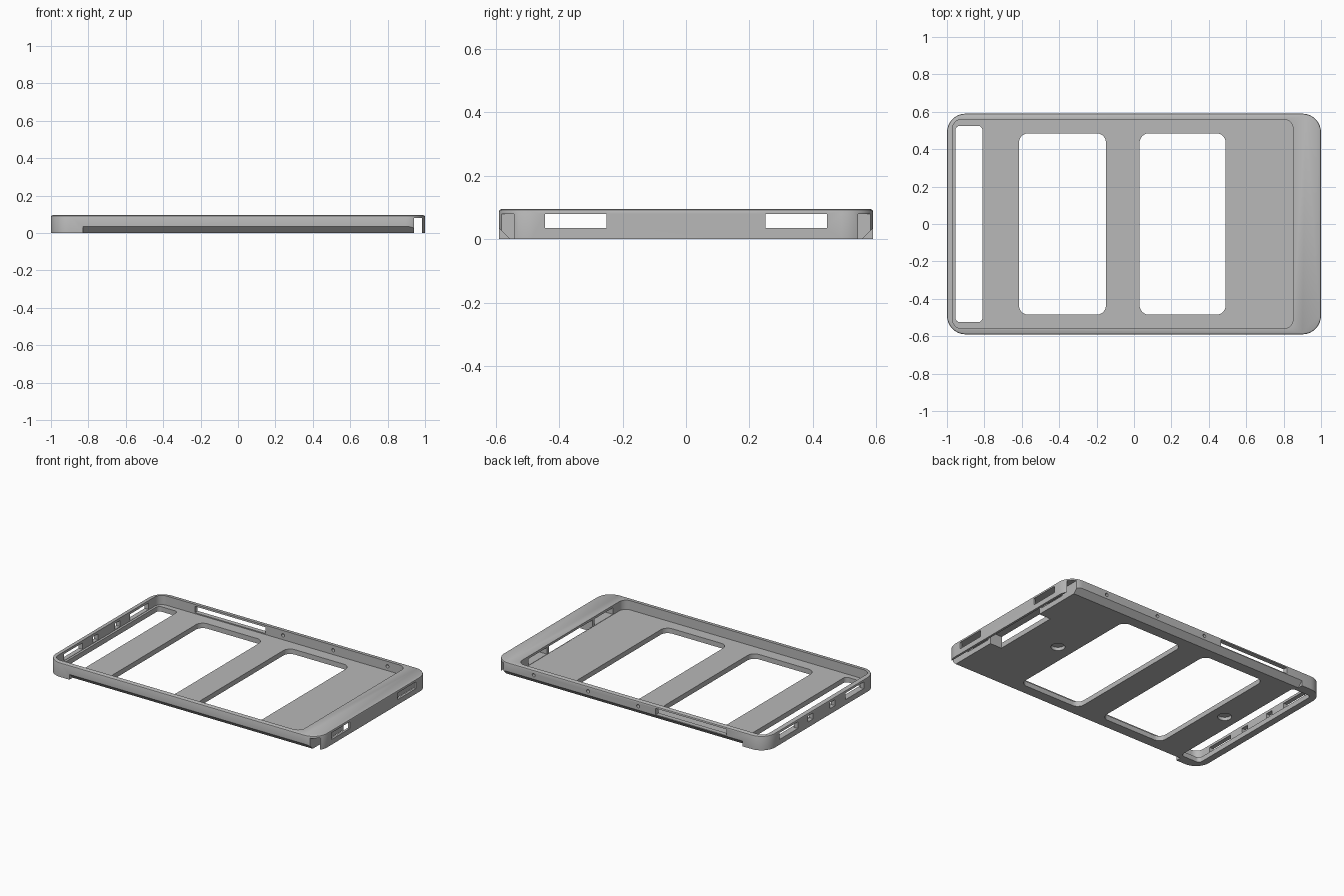
import bpy, bmesh, math

if "Cube" in bpy.data.objects:
    bpy.data.objects.remove(bpy.data.objects["Cube"], do_unlink=True)

HEIGHT, FLOOR, CAP = 0.095, 0.033, 0.08

grey = bpy.data.materials.new("mid_grey")
grey.diffuse_color = (0.48, 0.48, 0.48, 1)
grey.use_nodes = True
grey.node_tree.nodes["Principled BSDF"].inputs["Base Color"].default_value = (0.48, 0.48, 0.48, 1)


def outline(x0, x1, y0, y1, r, steps=8):
    """Rounded rectangle, counter-clockwise."""
    pts = []
    corners = [(x1 - r, y1 - r), (x0 + r, y1 - r), (x0 + r, y0 + r), (x1 - r, y0 + r)]
    for k, (cx, cy) in enumerate(corners):
        for i in range(steps + 1):
            a = math.pi / 2 * (k + i / steps)
            pts.append((cx + r * math.cos(a), cy + r * math.sin(a)))
    return pts


def loft(name, rings):
    """Close a stack of equal-length point rings into a solid."""
    bm = bmesh.new()
    rows = [[bm.verts.new(p) for p in ring] for ring in rings]
    n = len(rows[0])
    for low, high in zip(rows, rows[1:]):
        for i in range(n):
            j = (i + 1) % n
            bm.faces.new((low[i], low[j], high[j], high[i]))
    bm.faces.new(rows[0][::-1])
    bm.faces.new(rows[-1])
    bmesh.ops.recalc_face_normals(bm, faces=bm.faces)
    mesh = bpy.data.meshes.new(name)
    bm.to_mesh(mesh)
    bm.free()
    mesh.materials.append(grey)
    ob = bpy.data.objects.new(name, mesh)
    bpy.context.collection.objects.link(ob)
    return ob


def rounded(name, x0, x1, y0, y1, r, layers):
    """Rounded block; each layer is (inset, height)."""
    return loft(name, [[(x, y, z) for x, y in
                        outline(x0 + d, x1 - d, y0 + d, y1 - d, r - d)] for d, z in layers])


def box(x0, x1, y0, y1, z0, z1):
    base = [(x0, y0), (x1, y0), (x1, y1), (x0, y1)]
    return loft("cutter", [[(x, y, z) for x, y in base] for z in (z0, z1)])


def cylinder(centre, radius, half, axis):
    rings = []
    for h in (-half, half):
        ring = []
        for i in range(24):
            a = math.tau * i / 24
            u, v = radius * math.cos(a), radius * math.sin(a)
            off = (u, h, v) if axis == "y" else (u, v, h)
            ring.append(tuple(c + o for c, o in zip(centre, off)))
        rings.append(ring)
    return loft("cutter", rings)


# Outer tray with softened top edge
tray = rounded("tray_frame", -1, 1, -0.59, 0.59, 0.1,
               [(0, 0), (0, 0.087), (0.002, 0.092), (0.008, HEIGHT)])


def cut(cutter):
    cutter.hide_render = True
    mod = tray.modifiers.new("cut", "BOOLEAN")
    mod.operation, mod.solver, mod.object = "DIFFERENCE", "EXACT", cutter
    bpy.context.view_layer.objects.active = tray
    bpy.ops.object.modifier_apply(modifier=mod.name)
    bpy.data.objects.remove(cutter, do_unlink=True)


# Main recess
cut(rounded("cutter", -0.97, 0.85, -0.56, 0.56, 0.05, [(0, FLOOR), (0, 0.2)]))

# Floor openings
for x0, x1, y, r in ((-0.615, -0.15, 0.485, 0.05), (0.03, 0.49, 0.485, 0.05),
                     (-0.955, -0.81, 0.525, 0.025)):
    cut(rounded("cutter", x0, x1, -y, y, r, [(0, -0.1), (0, 0.06)]))

# Channel behind the end wall, and notch under the cap
cut(box(0.94, 0.985, -0.7, 0.7, -0.1, CAP))
cut(box(0.853, 0.96, -0.23, 0.23, -0.1, CAP - 0.0005))
cut(box(0.83, 0.96, -0.23, 0.23, FLOOR + 0.001, CAP - 0.0005))

for s in (-1, 1):
    # Long slots through both ends, short slots in the far end
    ya, yb = sorted((s * 0.25, s * 0.445))
    cut(box(0.83, 1.1, ya, yb, 0.035, CAP - 0.001))
    cut(box(-1.1, -0.96, ya, yb, 0.035, CAP - 0.001))
    cut(box(-1.1, -0.96, s * 0.115 - 0.027, s * 0.115 + 0.027, 0.037, CAP - 0.003))
    # Sloped undercut along each long side
    tri = [(s * 0.555, -0.0), (s * 0.555, -0.05), (s * 0.65, -0.05), (s * 0.65, 0.095), (s * 0.59, 0.035)]
    cut(loft("cutter", [[(x, y, z) for y, z in tri] for x in (-0.83, 0.96)]))

# Long opening and screw holes in the rear wall
cut(box(-0.71, -0.19, 0.54, 0.7, 0.04, 0.082))
for x in (-0.06, 0.31, 0.71):
    cut(cylinder((x, 0.59, 0.062), 0.011, 0.06, "y"))

# Blind round pockets in the underside
for x in (-0.715, 0.6):
    cut(cylinder((x, 0, 0), 0.043, 0.022, "z"))

# Smooth curved corners, sharp edges kept
bpy.ops.object.select_all(action="DESELECT")
tray.select_set(True)
bpy.context.view_layer.objects.active = tray
bpy.ops.object.shade_smooth_by_angle(angle=math.radians(30))
